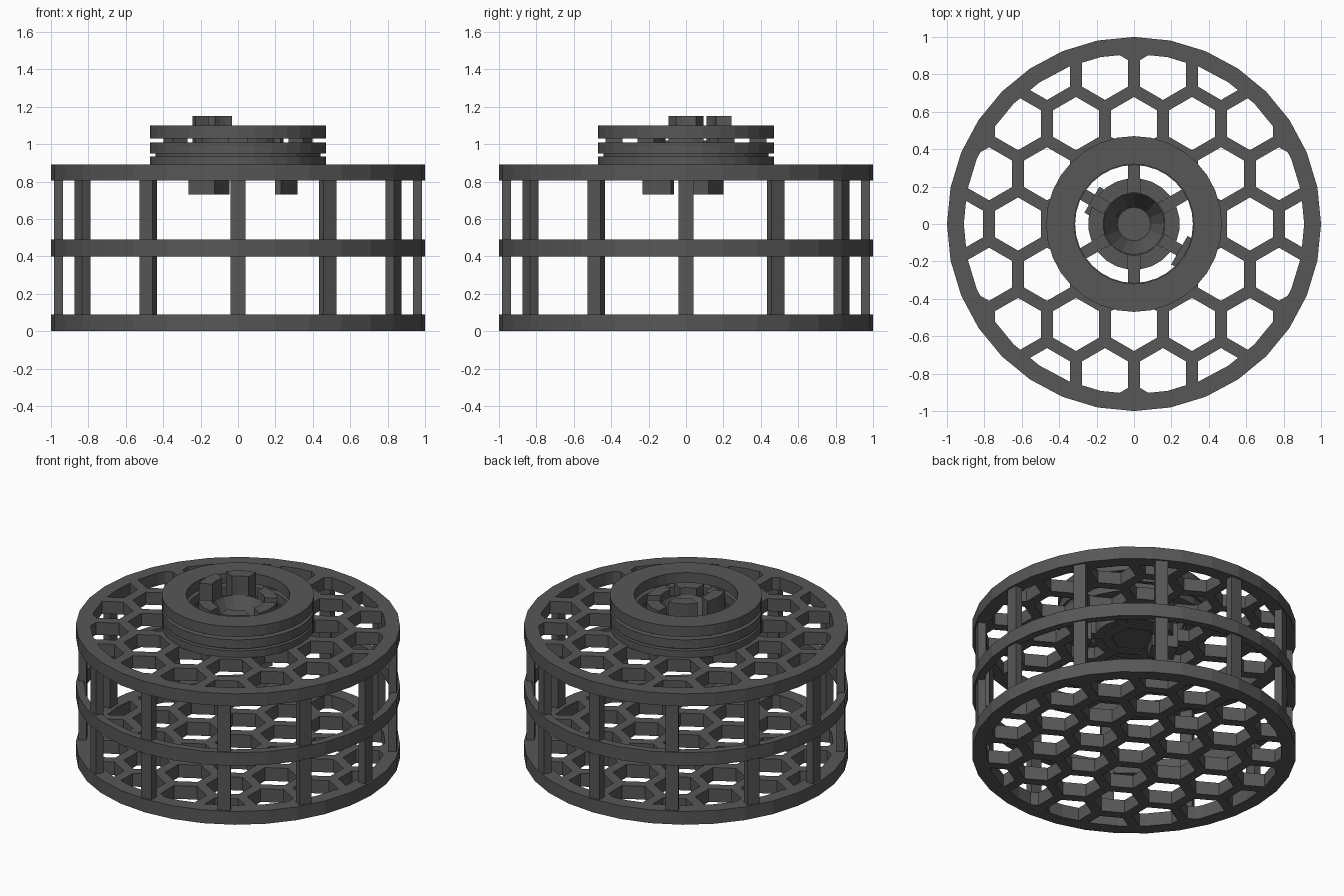
import bpy, bmesh, math
from mathutils import Vector, Matrix

if "Cube" in bpy.data.objects:
    bpy.data.objects.remove(bpy.data.objects["Cube"])

grey = bpy.data.materials.new("dark_grey")
grey.diffuse_color = (0.095, 0.095, 0.095, 1)
grey.use_nodes = True
grey.node_tree.nodes["Principled BSDF"].inputs["Base Color"].default_value = grey.diffuse_color


def finish(bm, name):
    bmesh.ops.recalc_face_normals(bm, faces=bm.faces[:])
    me = bpy.data.meshes.new(name)
    bm.to_mesh(me)
    bm.free()
    me.materials.append(grey)
    ob = bpy.data.objects.new(name, me)
    bpy.context.collection.objects.link(ob)
    return ob


def polar(r, a):
    return r * math.cos(a), r * math.sin(a)


def add_prism(bm, pts, z0, z1):
    lo = [bm.verts.new((x, y, z0)) for x, y in pts]
    hi = [bm.verts.new((x, y, z1)) for x, y in pts]
    n = len(pts)
    bm.faces.new(lo[::-1])
    bm.faces.new(hi)
    for i in range(n):
        j = (i + 1) % n
        bm.faces.new((lo[i], lo[j], hi[j], hi[i]))


def lathe(name, profile, n=32):
    # closed (r, z) loop swept around z
    bm = bmesh.new()
    rows = []
    for i in range(n):
        a = 2 * math.pi * i / n
        rows.append([bm.verts.new((*polar(r, a), z)) for r, z in profile])
    m = len(profile)
    for i in range(n):
        p, q = rows[i], rows[(i + 1) % n]
        for k in range(m):
            l = (k + 1) % m
            bm.faces.new((p[k], q[k], q[l], p[l]))
    bmesh.ops.remove_doubles(bm, verts=bm.verts[:], dist=1e-5)
    return finish(bm, name)


def ring(name, r0, r1, z0, z1, n=32):
    return lathe(name, [(r0, z0), (r1, z0), (r1, z1), (r0, z1)], n)


def radial_boxes(name, angles, r0, r1, half, z0, z1):
    bm = bmesh.new()
    for deg in angles:
        rot = Matrix.Rotation(math.radians(deg), 2)
        pts = [rot @ Vector(p) for p in ((r0, -half), (r1, -half), (r1, half), (r0, half))]
        add_prism(bm, pts, z0, z1)
    return finish(bm, name)


def clip_to_disc(pts, r, n=32):
    # clip a convex polygon against the rim polygon
    ap = r * math.cos(math.pi / n)
    for i in range(n):
        d = Vector(polar(1, 2 * math.pi * (i + 0.5) / n))
        out = []
        for k, p in enumerate(pts):
            q = pts[(k + 1) % len(pts)]
            dp, dq = p.dot(d) - ap, q.dot(d) - ap
            if dp <= 0:
                out.append(p)
            if dp * dq < 0:
                out.append(p.lerp(q, dp / (dp - dq)))
        pts = out
        if len(pts) < 3:
            return []
    return pts


def area(pts):
    return abs(sum(p.x * q.y - q.x * p.y for p, q in zip(pts, pts[1:] + pts[:1]))) / 2


# honeycomb hole cutter
PITCH, HOLE = 0.31, 0.123 / math.cos(math.pi / 6)
bm = bmesh.new()
for row in range(-4, 5):
    for col in range(-4, 5):
        c = Vector(((col + 0.5 * (row % 2)) * PITCH, row * PITCH * math.sqrt(3) / 2))
        hexa = [c + Vector(polar(HOLE, math.radians(30 + 60 * k))) for k in range(6)]
        hexa = clip_to_disc(hexa, 0.91)
        if hexa and area(hexa) > 0.002:
            add_prism(bm, hexa, -0.2, 1.2)
cutter = finish(bm, "honeycomb_cutter")

# honeycomb end plates
plates = []
for name, z0, z1 in (("bottom_plate", 0, 0.09), ("top_plate", 0.805, 0.89)):
    bm = bmesh.new()
    add_prism(bm, [polar(1, 2 * math.pi * i / 32) for i in range(32)], z0, z1)
    plate = finish(bm, name)
    mod = plate.modifiers.new("holes", 'BOOLEAN')
    mod.operation = 'DIFFERENCE'
    mod.solver = 'EXACT'
    mod.object = cutter
    plates.append(plate)
bpy.context.view_layer.update()
deps = bpy.context.evaluated_depsgraph_get()
baked = [bpy.data.meshes.new_from_object(p.evaluated_get(deps)) for p in plates]
for p, me in zip(plates, baked):
    p.modifiers.clear()
    p.data = me
bpy.data.objects.remove(cutter)

# middle hoop and upright posts
ring("middle_hoop", 0.95, 1.0, 0.40, 0.49)
radial_boxes("posts", range(0, 360, 30), 0.935, 0.985, 0.04, 0.085, 0.81)

# grooved collar on top
ring("collar_lower_ring", 0.315, 0.47, 0.885, 0.935)
ring("collar_core", 0.325, 0.44, 0.93, 0.955)
ring("collar_middle_ring", 0.315, 0.47, 0.95, 1.01)
ring("collar_upper_ring", 0.32, 0.47, 1.03, 1.10)
radial_boxes("collar_spacers", range(30, 390, 60), 0.34, 0.43, 0.05, 1.005, 1.035)

# central cup with a cone-shaped inside
lathe("hub_cup", [(0, 0.81), (0.172, 0.81), (0.172, 1.02), (0.165, 1.02),
                  (0.09, 0.87), (0, 0.87)], 16)

# six wedge teeth around the cup, two of them taller
bm = bmesh.new()
for k in range(6):
    mid = math.radians(60 * k)
    pts = []
    for r, s in ((0.245, 1), (0.165, -1)):
        half = math.pi / 6 - math.asin(0.033 / r)
        pts += [polar(r, mid + s * half * t) for t in (-1, -0.33, 0.33, 1)]
    add_prism(bm, pts, 0.81, 1.15 if k in (2, 3) else 1.07)
finish(bm, "hub_teeth")

# clips hanging under the top plate
radial_boxes("left_clip", [150], 0.10, 0.26, 0.08, 0.73, 0.90)
radial_boxes("right_clip", [-30], 0.28, 0.315, 0.088, 0.73, 0.90)
